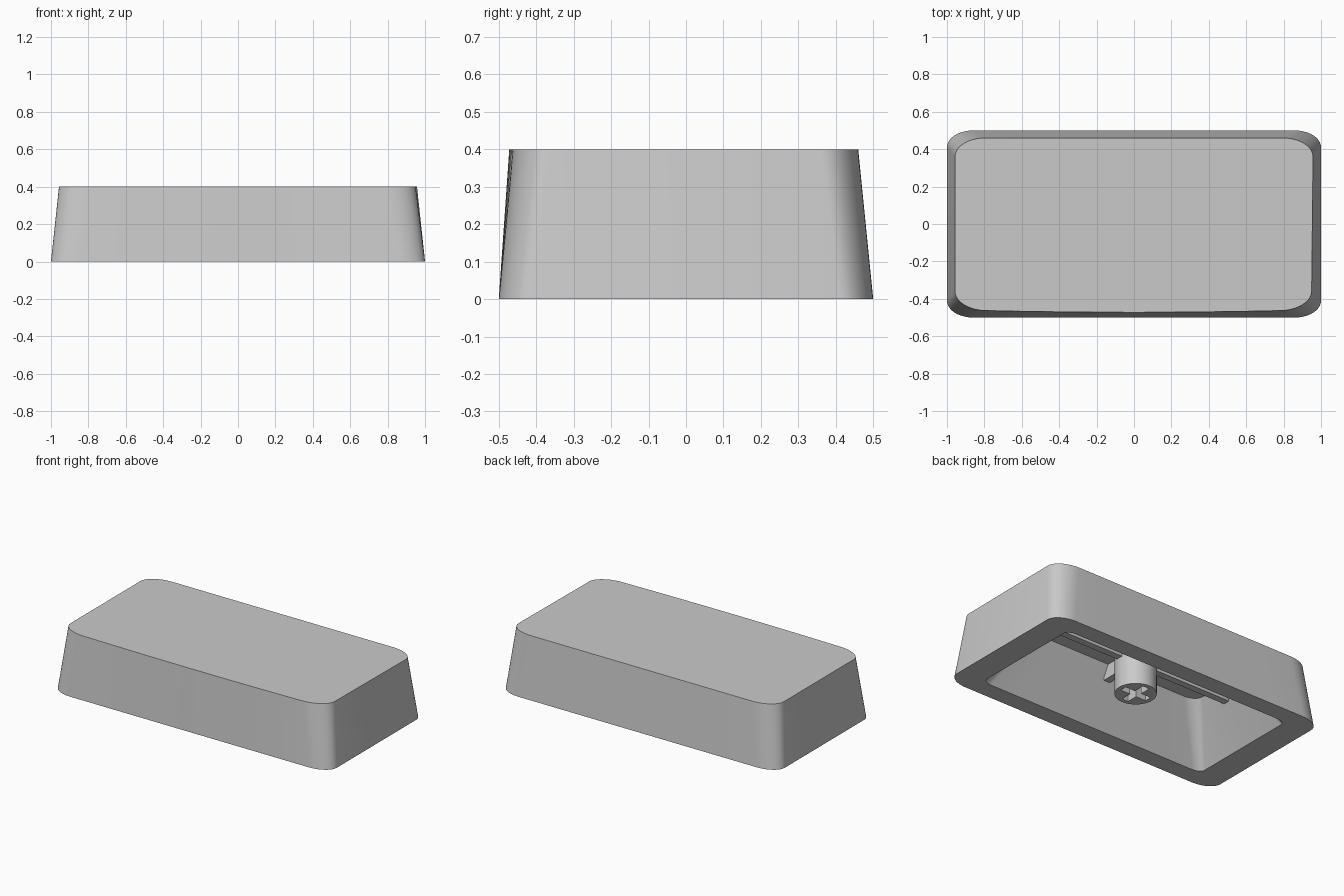
import bpy, bmesh, math

cube = bpy.data.objects.get("Cube")
if cube:
    bpy.data.objects.remove(cube, do_unlink=True)

grey = bpy.data.materials.new("light_grey_plastic")
grey.use_nodes = True
COLOUR = (0.59, 0.59, 0.59, 1)
grey.diffuse_color = COLOUR
grey.node_tree.nodes["Principled BSDF"].inputs["Base Color"].default_value = COLOUR


def finish(bm, name, smooth=True):
    bmesh.ops.recalc_face_normals(bm, faces=bm.faces)
    mesh = bpy.data.meshes.new(name)
    bm.to_mesh(mesh)
    bm.free()
    mesh.materials.append(grey)
    obj = bpy.data.objects.new(name, mesh)
    bpy.context.collection.objects.link(obj)
    if smooth:
        bpy.ops.object.select_all(action="DESELECT")
        obj.select_set(True)
        bpy.context.view_layer.objects.active = obj
        bpy.ops.object.shade_smooth_by_angle(angle=math.radians(35))
    return obj


def rounded_outline(hx, hy, rx, ry, steps=10, straight=8):
    """Rectangle with elliptical corners; long edges are subdivided."""
    pts = []
    for corner, (sx, sy) in enumerate([(1, 1), (-1, 1), (-1, -1), (1, -1)]):
        for i in range(steps + 1):
            a = math.pi / 2 * (corner + i / steps)
            pts.append((sx * (hx - rx) + rx * math.cos(a),
                        sy * (hy - ry) + ry * math.sin(a)))
        if corner in (0, 2):
            x0 = sx * (hx - rx)
            pts += [(x0 * (1 - 2 * i / straight), sy * hy) for i in range(1, straight)]
    return pts


def box(name, size, centre):
    bm = bmesh.new()
    bmesh.ops.create_cube(bm, size=1)
    bmesh.ops.scale(bm, vec=size, verts=bm.verts)
    bmesh.ops.translate(bm, vec=centre, verts=bm.verts)
    return finish(bm, name, smooth=False)


# Hollow cap: ceiling, cavity wall, rim, outer wall and top
CEILING = 0.335
bm = bmesh.new()
ceiling = [(x, y, CEILING) for x, y in rounded_outline(0.64, 0.207, 0.09, 0.06)]
inner_rim = [(x, y, 0) for x, y in rounded_outline(0.825, 0.385, 0.06, 0.04)]
outer_rim = [(x, y, 0) for x, y in rounded_outline(1.0, 0.5, 0.14, 0.09)]
top = []
for x, y in rounded_outline(0.957, 0.46, 0.16, 0.10):
    if x > 0.8 and y < 0:                   # right top edge narrows to the front
        x += 0.02 * y
    if y < 0:                               # front top edge bows out slightly
        y -= 0.012 * max(0, 1 - (x / 0.9) ** 2) * (-y / 0.46)
    top.append((x, y, 0.4))

rings = [[bm.verts.new(p) for p in ring] for ring in (ceiling, inner_rim, outer_rim, top)]
for a, b in zip(rings, rings[1:]):
    for i in range(len(a)):
        j = (i + 1) % len(a)
        bm.faces.new((a[i], a[j], b[j], b[i]))
bm.faces.new(rings[0])
bm.faces.new(rings[-1])
finish(bm, "cap_shell")

# Crossed ribs under the ceiling
RIB_LOW = 0.245
STEM_Y = 0.015
rib_height = CEILING + 0.01 - RIB_LOW
rib_mid = RIB_LOW + rib_height / 2
for side, s in (("left", 1), ("right", -1)):
    box(side + "_long_rib", (0.59, 0.045, rib_height), (s * 0.395, STEM_Y, rib_mid))
for side, s in (("front", -1), ("back", 1)):
    box(side + "_short_rib", (0.045, 0.16, rib_height), (0, STEM_Y + s * 0.18, rib_mid))

# Central stem with a cross-shaped socket
STEM_LOW = 0.047
bm = bmesh.new()
bmesh.ops.create_cone(bm, cap_ends=True, segments=48, radius1=0.123, radius2=0.123,
                      depth=CEILING + 0.01 - STEM_LOW)
bmesh.ops.translate(bm, vec=(0, STEM_Y, (CEILING + 0.01 + STEM_LOW) / 2), verts=bm.verts)
stem = finish(bm, "stem")
for n, size in enumerate([(0.19, 0.045, 0.4), (0.045, 0.19, 0.4)]):
    cutter = box("socket_cutter_%d" % n, size, (0, STEM_Y, 0.04))
    cutter.hide_render = True
    mod = stem.modifiers.new("socket", "BOOLEAN")
    mod.operation = "DIFFERENCE"
    mod.object = cutter
    bpy.context.view_layer.objects.active = stem
    bpy.ops.object.modifier_apply(modifier=mod.name)
    bpy.data.objects.remove(cutter, do_unlink=True)
